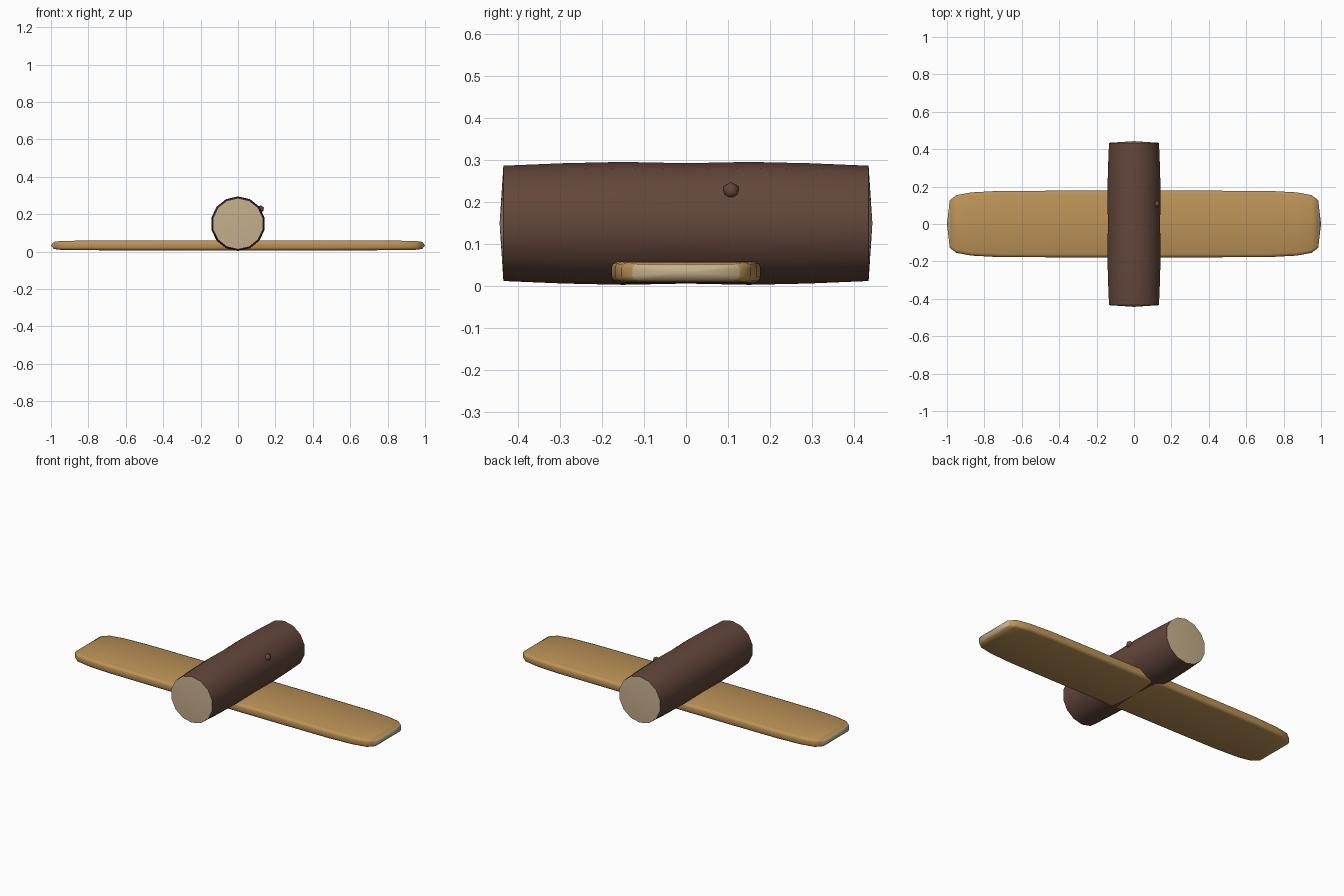
import bpy, bmesh, math
from mathutils import Vector

if "Cube" in bpy.data.objects:
    bpy.data.objects.remove(bpy.data.objects["Cube"])


def material(name, rgb):
    m = bpy.data.materials.new(name)
    m.diffuse_color = (*rgb, 1)
    m.use_nodes = True
    m.node_tree.nodes["Principled BSDF"].inputs["Base Color"].default_value = m.diffuse_color
    return m


bark = material("dark bark", (0.125, 0.062, 0.044))
cut_wood = material("pale cut wood", (0.56, 0.43, 0.26))
plank_wood = material("golden plank wood", (0.50, 0.29, 0.095))


def loft(name, rings, tips, mats, angle):
    """Skin rings of points, closing each end with a shallow fan in the second material."""
    bm = bmesh.new()
    loops = [[bm.verts.new(p) for p in ring] for ring in rings]
    n = len(loops[0])
    for a, b in zip(loops, loops[1:]):
        for i in range(n):
            j = (i + 1) % n
            bm.faces.new((a[i], a[j], b[j], b[i]))
    for loop, tip in zip((loops[0], loops[-1]), tips):
        centre = bm.verts.new(tip)
        for i in range(n):
            bm.faces.new((loop[i], loop[(i + 1) % n], centre)).material_index = 1
    bmesh.ops.recalc_face_normals(bm, faces=bm.faces)
    return finish(name, bm, mats, angle)


def finish(name, bm, mats, angle):
    mesh = bpy.data.meshes.new(name)
    bm.to_mesh(mesh)
    bm.free()
    ob = bpy.data.objects.new(name, mesh)
    bpy.context.collection.objects.link(ob)
    for m in mats:
        mesh.materials.append(m)
    bpy.ops.object.select_all(action='DESELECT')
    ob.select_set(True)
    bpy.context.view_layer.objects.active = ob
    bpy.ops.object.shade_smooth_by_angle(angle=math.radians(angle))
    return ob


# Log: fourteen sides, slightly swollen either side of the middle
Z = 0.149
profile = [(-0.434, 0.137), (-0.29, 0.143), (-0.15, 0.146), (0, 0.143),
           (0.15, 0.146), (0.29, 0.143), (0.434, 0.137)]
SIDES = 14
rings = [[(r * math.sin(math.tau * i / SIDES), y, Z + r * math.cos(math.tau * i / SIDES))
          for i in range(SIDES)] for y, r in profile]
loft("log", rings, [(0, -0.443, Z), (0, 0.443, Z)], [bark, cut_wood], 50)

# Knot: small bump on the upper right of the bark
bm = bmesh.new()
bmesh.ops.create_icosphere(bm, subdivisions=1, radius=0.021)
out = Vector((0.125, 0, 0.081)).normalized()
for v in bm.verts:
    v.co += out * 0.143 + Vector((0, 0.107, Z))
finish("knot", bm, [bark], 60)

# Plank: rounded cross-section, tapering at both ends
PZ = 0.033


def section(x, w, h):
    quarter = [(1, 0.45), (0.975, 0.8), (0.90, 1)]
    pts = quarter + [(-a, b) for a, b in reversed(quarter)]
    pts += [(-a, -b) for a, b in pts]
    return [(x, a * w, PZ + b * h) for a, b in pts]


half = [(0.4, 0.178, 0.027), (0.72, 0.177, 0.026), (0.87, 0.169, 0.025),
        (0.95, 0.154, 0.0235), (0.985, 0.127, 0.019)]
stations = [(-x, w, h) for x, w, h in reversed(half)] + [(0, 0.178, 0.027)] + half
loft("plank", [section(*s) for s in stations],
     [(-1, 0, PZ), (1, 0, PZ)], [plank_wood, cut_wood], 60)
